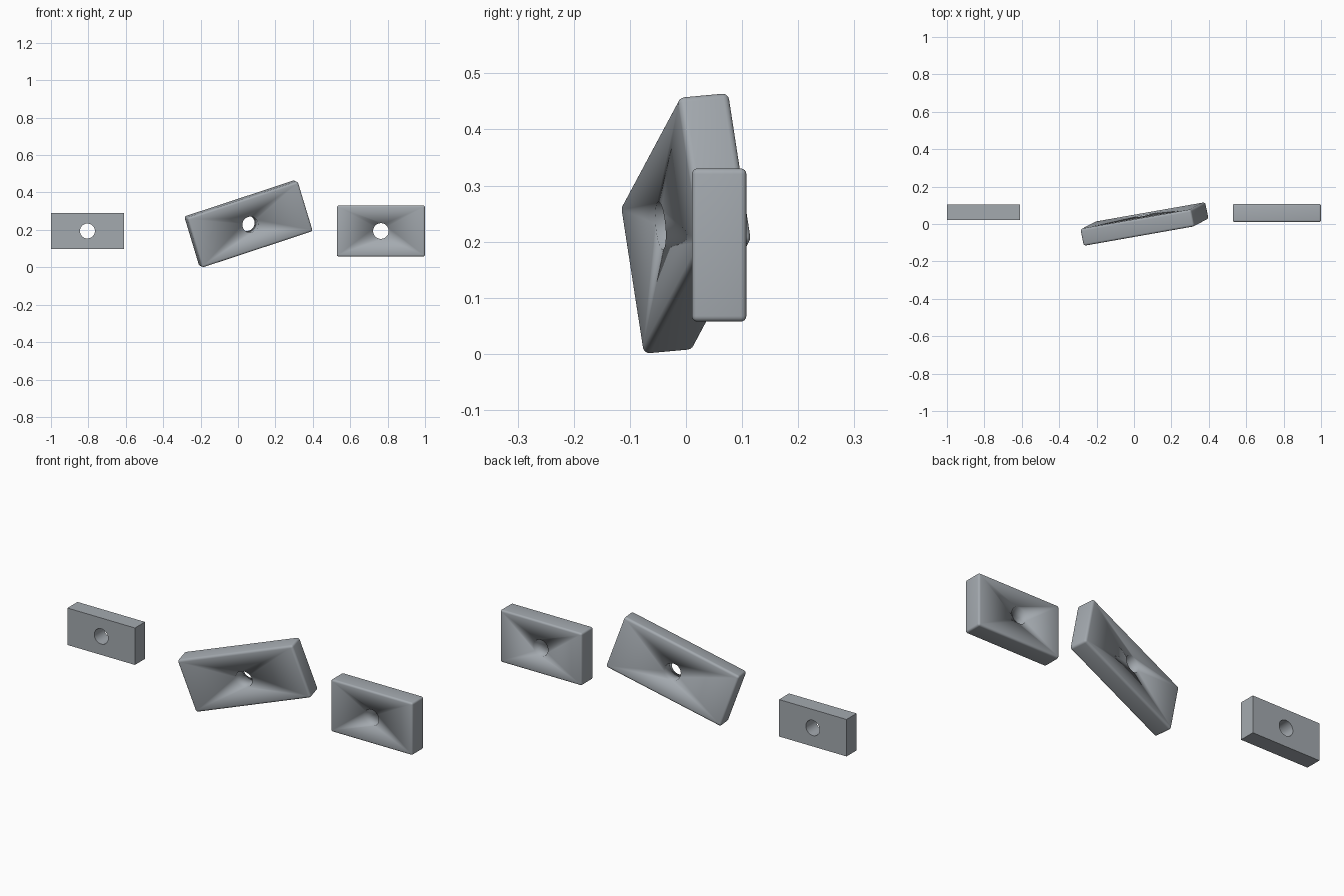
import bpy
from mathutils import Matrix, Vector

if "Cube" in bpy.data.objects:
    bpy.data.objects.remove(bpy.data.objects["Cube"])

# bluish steel grey
steel = bpy.data.materials.new("steel")
steel.diffuse_color = (0.37, 0.40, 0.43, 1)
steel.use_nodes = True
steel.node_tree.nodes["Principled BSDF"].inputs["Base Color"].default_value = steel.diffuse_color


def activate(ob):
    bpy.ops.object.select_all(action='DESELECT')
    ob.select_set(True)
    bpy.context.view_layer.objects.active = ob


def plate(name, centre, size, hole_radius, bevel=0.0, along=(1, 0, 0), up=(0, 0, 1)):
    """Rectangular plate with a round hole through its thickness (local y)."""
    bpy.ops.mesh.primitive_cube_add(size=1)
    ob = bpy.context.object
    ob.name = ob.data.name = name
    ob.data.transform(Matrix.Diagonal((*size, 1)))
    ob.data.materials.append(steel)
    activate(ob)
    # rounded outer edges
    if bevel:
        m = ob.modifiers.new("rounded_edges", 'BEVEL')
        m.width, m.segments = bevel, 4
        bpy.ops.object.modifier_apply(modifier=m.name)

    # through hole
    bpy.ops.mesh.primitive_cylinder_add(vertices=32, radius=hole_radius, depth=0.5)
    cutter = bpy.context.object
    cutter.hide_render = True
    cutter.data.transform(Matrix.Rotation(1.5707963, 4, 'X'))
    cutter.data.materials.append(steel)
    activate(ob)
    m = ob.modifiers.new("hole", 'BOOLEAN')
    m.operation, m.solver, m.object = 'DIFFERENCE', 'EXACT', cutter
    bpy.ops.object.modifier_apply(modifier=m.name)
    bpy.data.objects.remove(cutter)
    # rounded plates are softly shaded all over, the sharp one keeps its edges
    if bevel:
        bpy.ops.object.shade_smooth()
    else:
        bpy.ops.object.shade_smooth_by_angle(angle=0.6)

    # orientation from the long and short directions
    x = Vector(along).normalized()
    y = Vector(up).cross(x).normalized()
    z = x.cross(y)
    rot = Matrix((x, y, z)).transposed().to_4x4()
    ob.matrix_world = Matrix.Translation(centre) @ rot
    return ob


# small sharp-edged plate
plate("small_plate", (-0.805, 0.062, 0.194), (0.39, 0.083, 0.193), 0.04)
# large tilted plate
plate("tilted_plate", (0.056, 0.0, 0.2325), (0.632, 0.093, 0.282), 0.043, 0.012,
      along=(0.94, 0.166, 0.31), up=(-0.296, -0.148, 0.944))
# upright rounded plate
plate("upright_plate", (0.764, 0.059, 0.194), (0.471, 0.097, 0.273), 0.042, 0.01)
